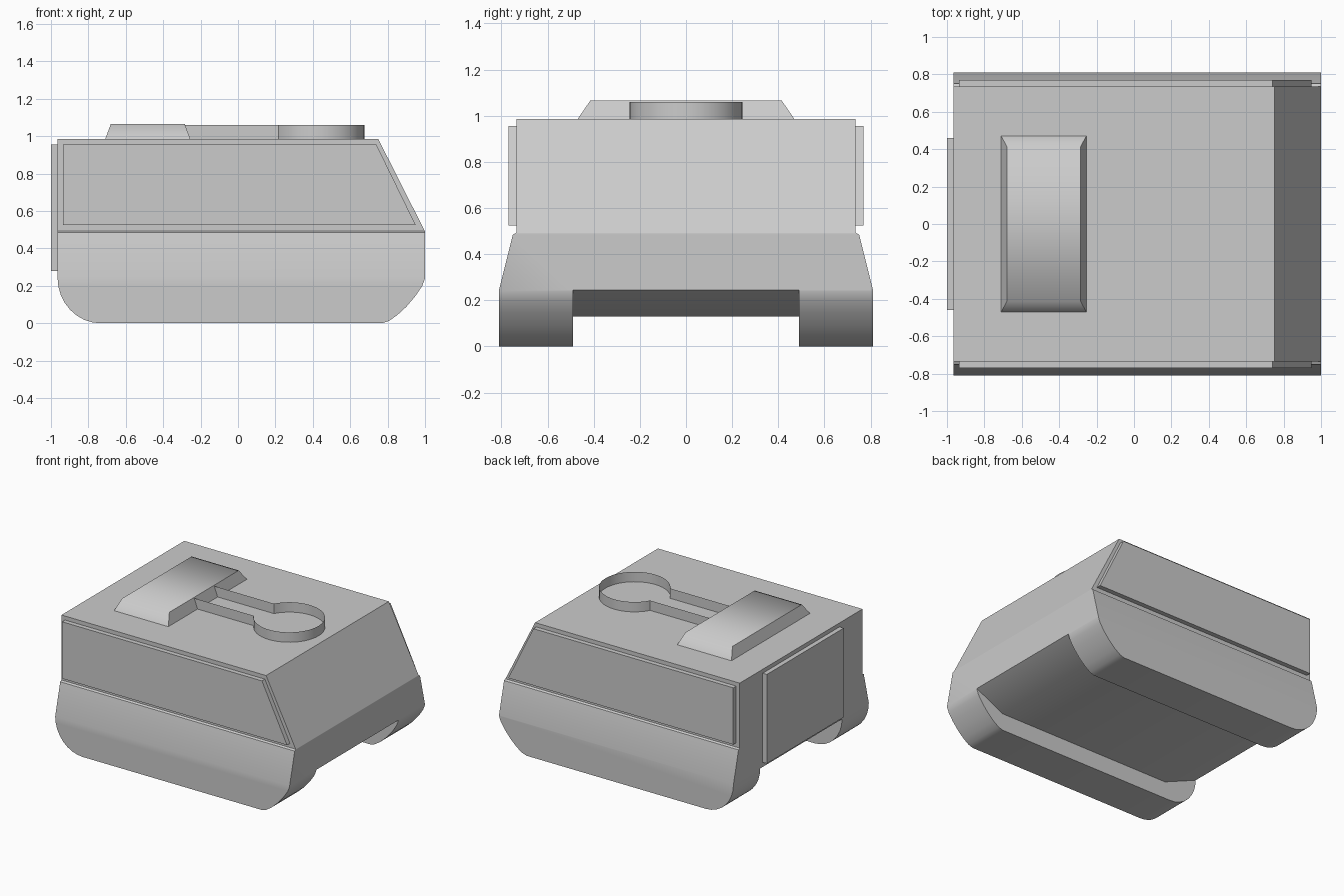
import bpy, bmesh
from math import sin, cos, asin, pi, radians
from mathutils import Vector

if "Cube" in bpy.data.objects:
    bpy.data.objects.remove(bpy.data.objects["Cube"])


def finish(name, bm, closed=True):
    if closed:
        bmesh.ops.recalc_face_normals(bm, faces=bm.faces)
    mesh = bpy.data.meshes.new(name)
    bm.to_mesh(mesh)
    bm.free()
    obj = bpy.data.objects.new(name, mesh)
    bpy.context.collection.objects.link(obj)
    return obj


def smooth(obj, angle=60):
    bpy.ops.object.select_all(action='DESELECT')
    obj.select_set(True)
    bpy.context.view_layer.objects.active = obj
    bpy.ops.object.shade_smooth_by_angle(angle=radians(angle))


def prism(name, profile, axis, start, end):
    """Extrude an xz profile along y, or a yz profile along x."""
    bm = bmesh.new()
    place = (lambda a, b: (a, start, b)) if axis == 'y' else (lambda a, b: (start, a, b))
    face = bm.faces.new([bm.verts.new(place(a, b)) for a, b in profile])
    new = bmesh.ops.extrude_face_region(bm, geom=[face])['geom']
    shift = Vector((0, end - start, 0) if axis == 'y' else (end - start, 0, 0))
    bmesh.ops.translate(bm, vec=shift, verts=[v for v in new if isinstance(v, bmesh.types.BMVert)])
    return finish(name, bm)


def boolean(obj, cutter, operation):
    mod = obj.modifiers.new("cut", 'BOOLEAN')
    mod.object, mod.operation, mod.solver = cutter, operation, 'EXACT'
    bpy.context.view_layer.objects.active = obj
    bpy.ops.object.modifier_apply(modifier=mod.name)
    bpy.data.objects.remove(cutter)


def arc(cx, cz, rx, rz, a0, a1, n, power=1.0):
    pts = []
    for i in range(n + 1):
        a = a0 + (a1 - a0) * i / n
        c, s = cos(a), sin(a)
        pts.append((cx + rx * c, cz + rz * s))
    return pts


# Body: flared cross-section limited by the side outline
half = [(0.81, -0.1), (0.81, 0.245), (0.75, 0.485), (0.735, 0.493), (0.735, 1.1)]
body = prism("body", half + [(-y, z) for y, z in reversed(half)], 'x', -1.2, 1.2)
rear_curve = arc(-0.735, 0.245, 0.23, 0.245, pi, 1.5 * pi, 8)
front_curve = [(0.77, 0), (0.806, 0.012), (0.85, 0.042), (0.90, 0.088),
               (0.95, 0.147), (0.985, 0.2), (1.0, 0.24)]
outline = [(0.75, 0.985), (-0.965, 0.985)] + rear_curve + front_curve + [(1.0, 0.49)]
boolean(body, prism("outline_cutter", outline, 'y', -1, 1), 'INTERSECT')

# Channel between the two skids, sloping up at both ends
channel = [(1.0, 0.245), (0.77, 0.13), (-0.69, 0.13), (-0.965, 0.245),
           (-1.1, 0.245), (-1.1, -0.1), (1.1, -0.1), (1.1, 0.245)]
boolean(body, prism("channel_cutter", channel, 'y', -0.49, 0.49), 'DIFFERENCE')
smooth(body, 40)

# Side panels and rear panel
side = [(-0.935, 0.525), (0.95, 0.525), (0.74, 0.955), (-0.935, 0.955)]
for label, s in (("front", -1), ("back", 1)):
    prism(label + "_side_panel", side, 'y', s * 0.73, s * 0.77)
prism("rear_panel", [(-0.46, 0.28), (0.46, 0.28), (0.46, 0.955), (-0.46, 0.955)], 'x', -1.0, -0.96)

# Raised roof block with tapered sides
bm = bmesh.new()
bmesh.ops.create_cube(bm, size=2)
for v in bm.verts:
    hx, hy, z = (0.1975, 0.415, 1.065) if v.co.z > 0 else (0.2275, 0.47, 0.985)
    v.co = (-0.4825 + v.co.x * hx, v.co.y * hy, z)
smooth(finish("roof_block", bm))

# Thin keyhole-shaped rim on the roof
r, w, cx, n = 0.245, 0.12, 0.43, 40
a0 = pi - asin(w / r)
path = [(-0.285, w)] + arc(cx, 0, r, r, a0, -a0, n) + [(-0.285, -w)]
bm = bmesh.new()
low = [bm.verts.new((x, y, 0.985)) for x, y in path]
top = [bm.verts.new((x, y, 1.06)) for x, y in path]
for i in range(len(path) - 1):
    bm.faces.new((low[i + 1], low[i], top[i], top[i + 1]))
smooth(finish("keyhole_rim", bm, closed=False), 30)
